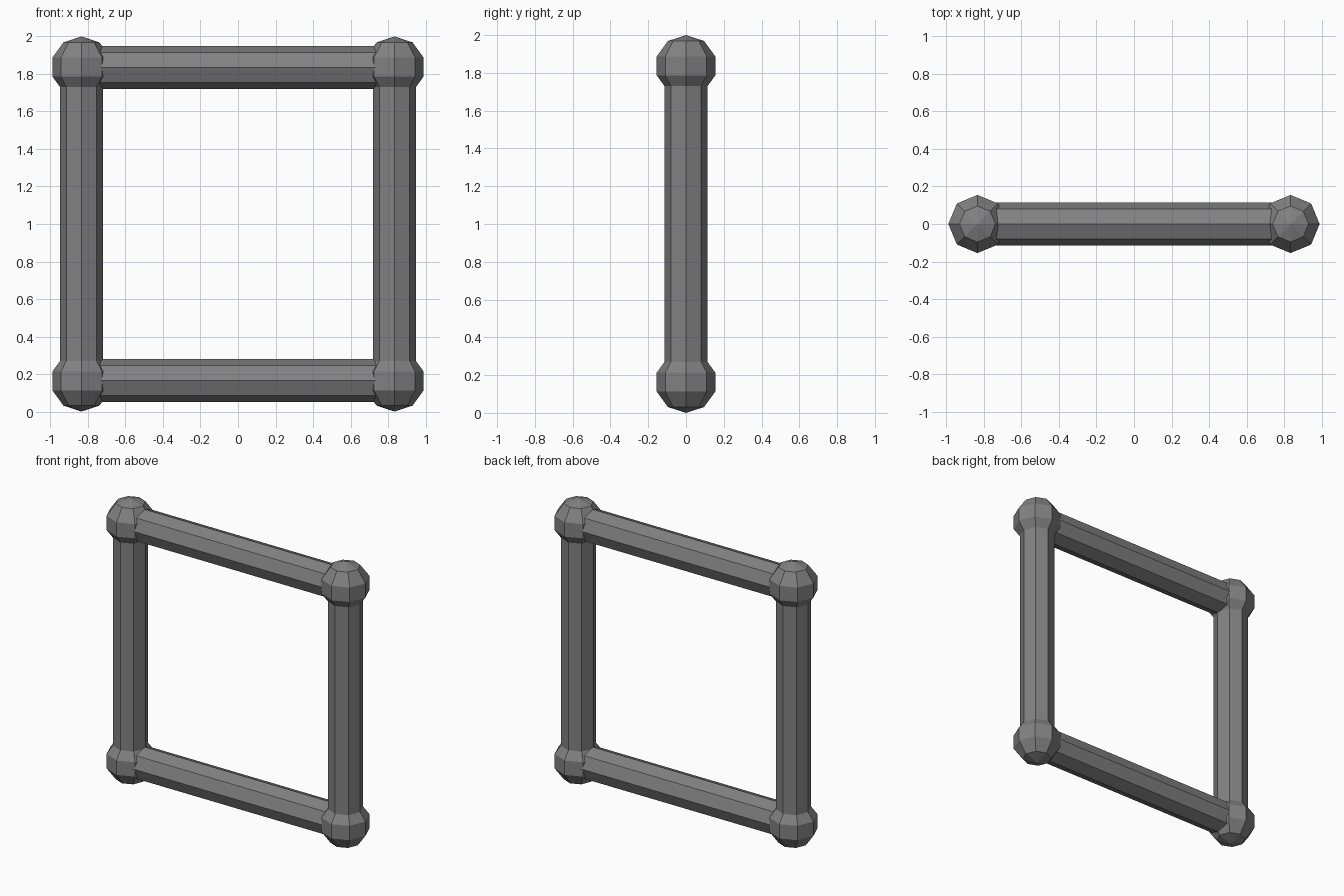
import bpy
from math import pi

# Remove the default cube
cube = bpy.data.objects.get("Cube")
if cube:
    bpy.data.objects.remove(cube, do_unlink=True)

# Single grey finish
grey = bpy.data.materials.new("mid_grey")
grey.use_nodes = True
color = (0.22, 0.22, 0.22, 1)
grey.diffuse_color = color
grey.node_tree.nodes["Principled BSDF"].inputs["Base Color"].default_value = color

HALF = 0.835        # centre of each corner from the middle
MID = 1.0           # height of the frame's middle
BALL_R = 0.163
BAR_R = 0.114


def finish(name):
    obj = bpy.context.object
    obj.name = name
    obj.data.materials.append(grey)


def bar(name, location, rotation):
    bpy.ops.mesh.primitive_cylinder_add(vertices=8, radius=BAR_R, depth=2 * HALF,
                                        location=location, rotation=rotation)
    finish(name)


# Posts, rails and corner balls
for side, sx in (("left", 1), ("right", -1)):
    bar(side + "_post", (sx * HALF, 0, MID), (0, 0, 0))
for level, sz in (("top", 1), ("bottom", -1)):
    bar(level + "_rail", (0, 0, MID + sz * HALF), (0, pi / 2, 0))
    for side, sx in (("left", 1), ("right", -1)):
        bpy.ops.mesh.primitive_uv_sphere_add(segments=8, ring_count=5, radius=BALL_R,
                                             location=(sx * HALF, 0, MID + sz * (1 - BALL_R)))
        finish(f"{level}_{side}_ball")
